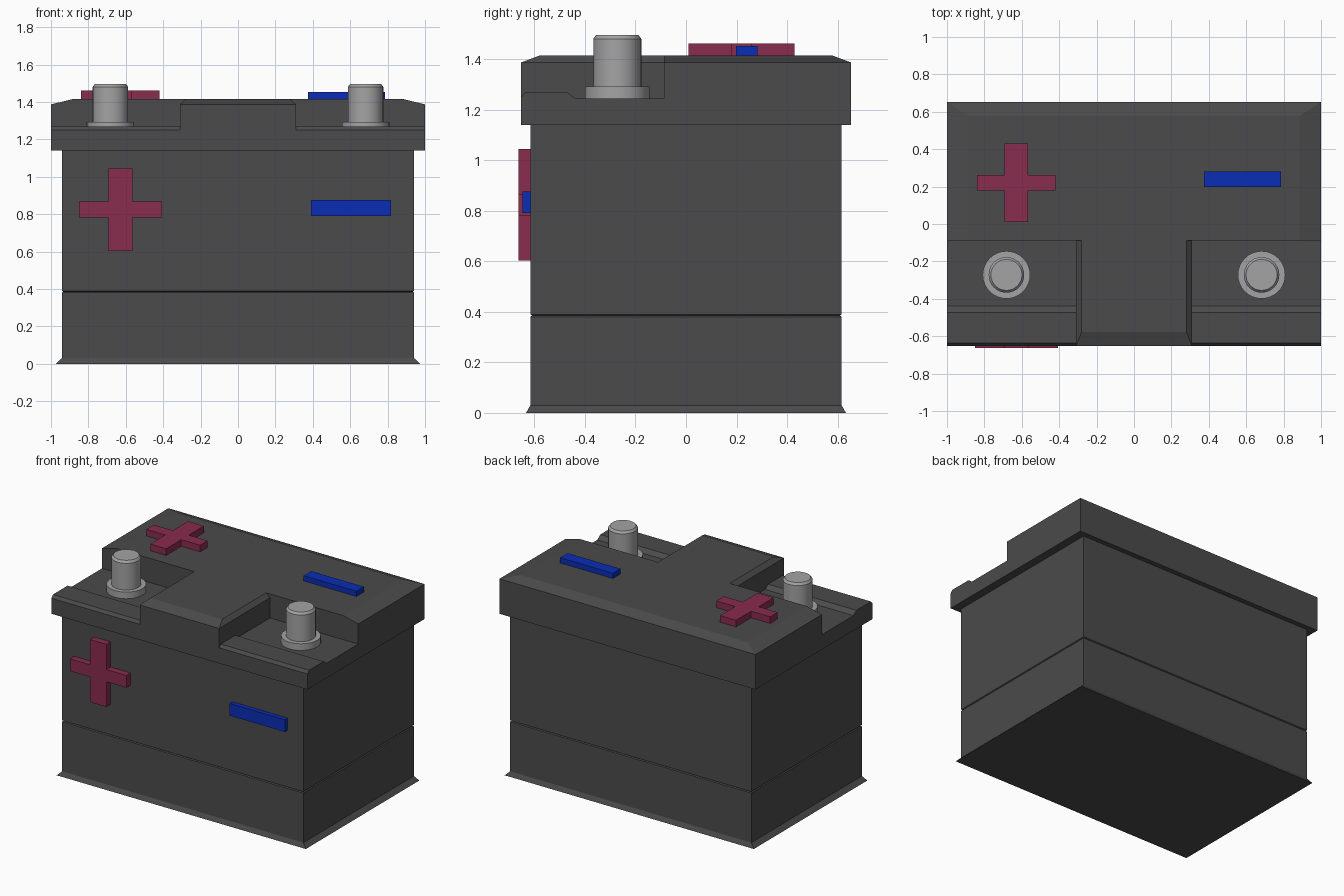
import bpy, bmesh, math
from mathutils import Matrix, Vector

if "Cube" in bpy.data.objects:
    bpy.data.objects.remove(bpy.data.objects["Cube"], do_unlink=True)


def material(name, rgb):
    m = bpy.data.materials.new(name)
    m.use_nodes = True
    m.diffuse_color = (*rgb, 1)
    m.node_tree.nodes["Principled BSDF"].inputs["Base Color"].default_value = (*rgb, 1)
    return m


CASE = material("dark grey plastic", (0.07, 0.07, 0.07))
METAL = material("light grey metal", (0.37, 0.37, 0.37))
RED = material("crimson", (0.25, 0.025, 0.075))
BLUE = material("blue", (0.003, 0.026, 0.46))


def finish(name, bm, mat):
    bmesh.ops.recalc_face_normals(bm, faces=bm.faces)
    mesh = bpy.data.meshes.new(name)
    bm.to_mesh(mesh)
    bm.free()
    mesh.materials.append(mat)
    obj = bpy.data.objects.new(name, mesh)
    bpy.context.collection.objects.link(obj)
    return obj


def loft(name, rings, mat):
    """Skin a list of closed point rings and cap both ends."""
    bm = bmesh.new()
    loops = [[bm.verts.new(p) for p in ring] for ring in rings]
    n = len(loops[0])
    for a, b in zip(loops, loops[1:]):
        for i in range(n):
            j = (i + 1) % n
            bm.faces.new((a[i], a[j], b[j], b[i]))
    bm.faces.new(loops[0])
    bm.faces.new(loops[-1])
    return finish(name, bm, mat)


def rect(hx, hy, z):
    return [(-hx, -hy, z), (hx, -hy, z), (hx, hy, z), (-hx, hy, z)]


def circle(r, z, x, y, n=32):
    return [(x + r * math.cos(math.tau * i / n), y + r * math.sin(math.tau * i / n), z)
            for i in range(n)]


def prism(name, outline, depth, frame, mat):
    """Extrude a flat outline along the third axis of a frame matrix."""
    return loft(name, [[frame @ Vector((u, v, w)) for u, v in outline]
                       for w in (0, depth)], mat)


# Case with flared foot and a thin groove round the sides
loft("case", [rect(0.973, 0.633, 0), rect(0.942, 0.616, 0.03),
              rect(0.942, 0.616, 0.38), rect(0.935, 0.609, 0.385),
              rect(0.942, 0.616, 0.39), rect(0.942, 0.616, 1.15)], CASE)

# Lid with sloping top edges
lid = loft("lid", [rect(1, 0.652, 1.14), rect(1, 0.652, 1.387),
                   rect(0.885, 0.577, 1.415)], CASE)

# Terminal recesses, each with a front lip on its floor
for side, word in ((-1, "right"), (1, "left")):
    profile = [(0.31, 1.245), (1.2, 1.245), (1.2, 1.6), (0.28, 1.6),
               (0.28, 1.415), (0.31, 1.387)]
    frame = Matrix(((side, 0, 0, 0), (0, 0, 1, -0.9), (0, 1, 0, 0), (0, 0, 0, 1)))
    cutter = prism(word + "_recess_cutter", profile, 0.813, frame, CASE)
    cutter.hide_render = True
    cutter.hide_set(True)
    cut = lid.modifiers.new(word + " recess", "BOOLEAN")
    cut.operation = "DIFFERENCE"
    cut.solver = "EXACT"
    cut.object = cutter

    lip = [(-0.652, 1.244), (-0.652, 1.25), (-0.635, 1.27), (-0.472, 1.27), (-0.438, 1.244)]
    frame = Matrix(((0, 0, side, side * 0.31), (1, 0, 0, 0), (0, 1, 0, 0), (0, 0, 0, 1)))
    prism(word + "_recess_lip", lip, 0.69, frame, CASE)

    # Terminal post and its collar
    x, y = side * 0.682, -0.272
    collar = loft(word + "_terminal_collar",
                  [circle(0.127, 1.24, x, y), circle(0.127, 1.292, x, y)], METAL)
    post = loft(word + "_terminal_post",
                [circle(0.095, 1.24, x, y), circle(0.095, 1.48, x, y),
                 circle(0.083, 1.496, x, y)], METAL)
    for obj in (collar, post):
        bpy.ops.object.select_all(action="DESELECT")
        obj.select_set(True)
        bpy.context.view_layer.objects.active = obj
        bpy.ops.object.shade_smooth_by_angle(angle=math.radians(30))


# Polarity signs on the front and on the lid
def plus(reach, a, b):
    quarter = [(reach, b), (a, b), (a, reach)]
    flip = [(-u, v) for u, v in reversed(quarter)]
    upper = quarter + flip
    return upper + [(u, -v) for u, v in reversed(upper)]


def bar(hu, hv):
    return [(-hu, -hv), (hu, -hv), (hu, hv), (-hu, hv)]


to_front = Matrix.Rotation(math.radians(90), 4, "X")
put = Matrix.Translation
prism("front_plus", plus(0.221, 0.064, 0.043), 0.055,
      put((-0.628, -0.608, 0.824)) @ to_front, RED)
prism("front_minus", bar(0.215, 0.043), 0.038,
      put((0.604, -0.61, 0.834)) @ to_front, BLUE)
prism("top_plus", plus(0.21, 0.062, 0.042), 0.052, put((-0.63, 0.22, 1.41)), RED)
prism("top_minus", bar(0.206, 0.042), 0.042, put((0.58, 0.24, 1.41)), BLUE)
